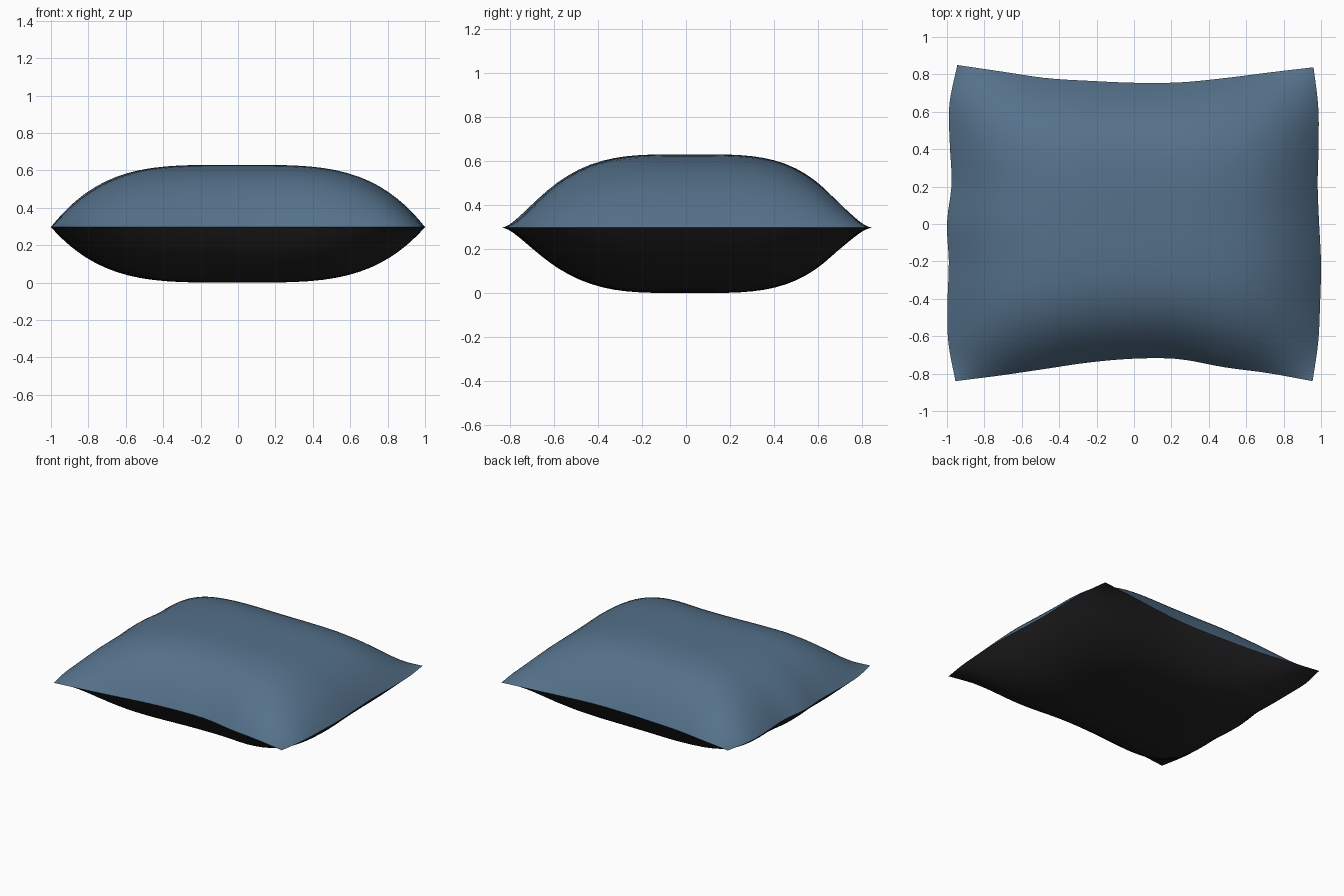
import bpy, bmesh, math

if "Cube" in bpy.data.objects:
    bpy.data.objects.remove(bpy.data.objects["Cube"])

N = 40          # grid cells per side
SEAM = 0.297    # height of the seam

# Seam outline: nine evenly spaced offsets along each side
LEFT = [-.955, -.993, -.997, -.990, -1.0, -.975, -.985, -.987, -.945]
RIGHT = [.955, .985, .995, 1.0, .99, .982, .987, .985, .96]
FRONT = [-.84, -.81, -.775, -.74, -.72, -.722, -.765, -.797, -.84]
BACK = [.85, .815, .78, .765, .755, .757, .78, .81, .838]


def curve(pts, t):
    """Smooth (Catmull-Rom) value of pts at t in [-1, 1]."""
    s = (t + 1) / 2 * (len(pts) - 1)
    i = min(int(s), len(pts) - 2)
    f = s - i
    b, c = pts[i], pts[i + 1]
    a = pts[i - 1] if i > 0 else 2 * b - c
    d = pts[i + 2] if i + 2 < len(pts) else 2 * c - b
    return b + 0.5 * f * (c - a + f * (2 * a - 5 * b + 4 * c - d + f * (3 * (b - c) + d - a)))


def material(name, rgb):
    m = bpy.data.materials.new(name)
    m.diffuse_color = (*rgb, 1)
    m.use_nodes = True
    m.node_tree.nodes["Principled BSDF"].inputs["Base Color"].default_value = m.diffuse_color
    return m


def panel(name, height, mat):
    """One puffed cloth panel, bulging up (+) or down (-) from the seam."""
    bm = bmesh.new()
    params = [math.sin(math.pi / 2 * (2 * i / N - 1)) for i in range(N + 1)]
    rows = []
    for v in params:
        row = []
        for u in params:
            a, b = (u + 1) / 2, (v + 1) / 2
            x = curve(LEFT, v) * (1 - a) + curve(RIGHT, v) * a
            y = curve(FRONT, u) * (1 - b) + curve(BACK, u) * b
            puff = (1 - abs(u) ** 3.8) * (1 - abs(v) ** 3.8)
            row.append(bm.verts.new((x, y, SEAM + height * puff)))
        rows.append(row)
    for j in range(N):
        for i in range(N):
            q = [rows[j][i], rows[j][i + 1], rows[j + 1][i + 1], rows[j + 1][i]]
            f = bm.faces.new(q if height > 0 else q[::-1])
            f.smooth = True
    me = bpy.data.meshes.new(name)
    bm.to_mesh(me)
    bm.free()
    me.materials.append(mat)
    ob = bpy.data.objects.new(name, me)
    bpy.context.collection.objects.link(ob)
    return ob


# Blue top cloth and dark backing, meeting at the seam
panel("cushion_top", 0.333, material("slate blue cloth", (0.09, 0.165, 0.255)))
panel("cushion_bottom", -0.297, material("near black cloth", (0.018, 0.017, 0.019)))
